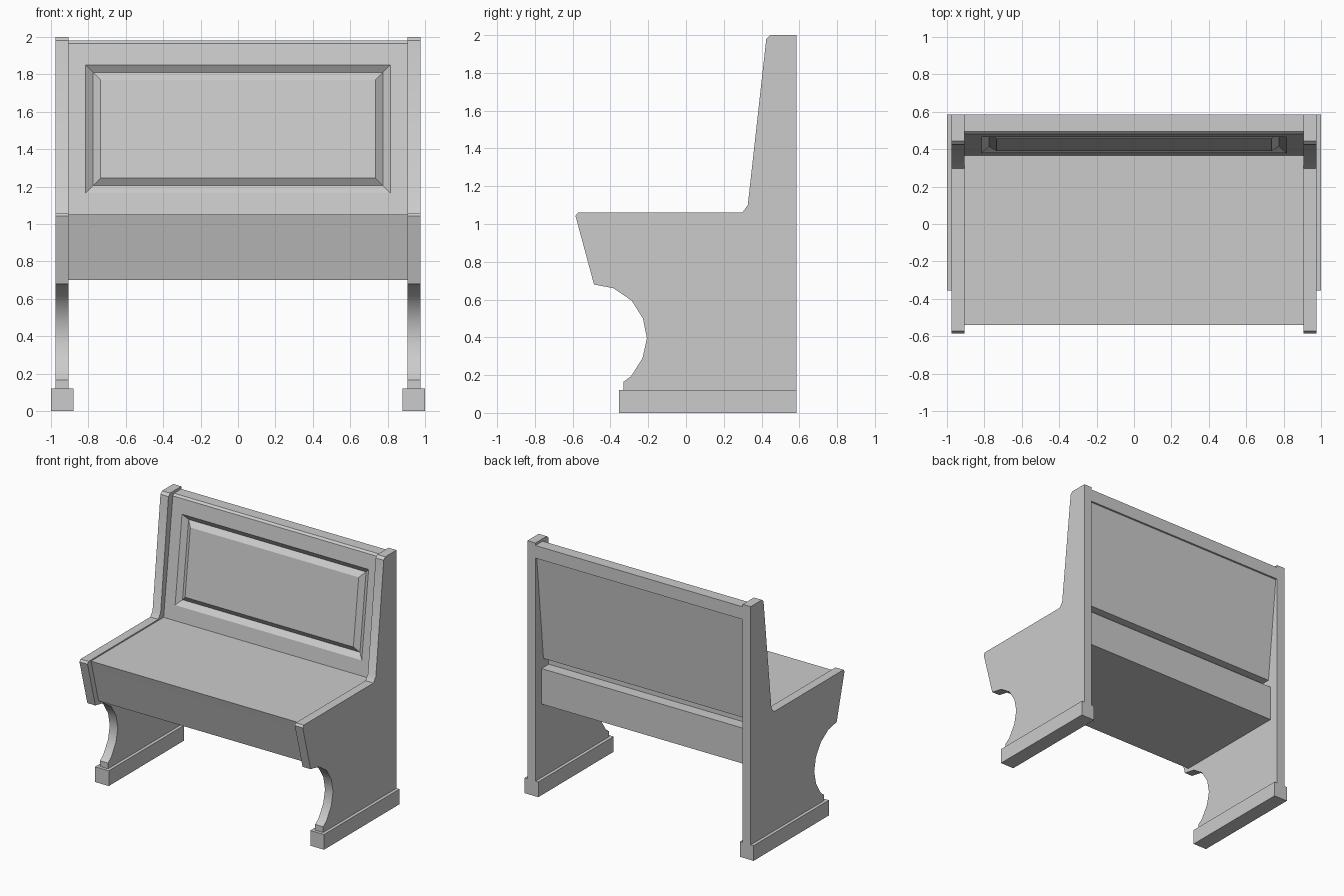
import bpy, bmesh

if "Cube" in bpy.data.objects:
    bpy.data.objects.remove(bpy.data.objects["Cube"])


def finish(name, bm):
    bmesh.ops.recalc_face_normals(bm, faces=bm.faces)
    mesh = bpy.data.meshes.new(name)
    bm.to_mesh(mesh)
    bm.free()
    ob = bpy.data.objects.new(name, mesh)
    bpy.context.collection.objects.link(ob)
    bpy.ops.object.select_all(action='DESELECT')
    ob.select_set(True)
    bpy.context.view_layer.objects.active = ob
    bpy.ops.object.shade_smooth_by_angle(angle=0.52)
    return ob


def prism(name, profile, x0, x1, mirror=False):
    """Extrude a (y, z) profile along x."""
    bm = bmesh.new()
    face = bm.faces.new([bm.verts.new((x0, y, z)) for y, z in profile])
    ext = bmesh.ops.extrude_face_region(bm, geom=[face])
    new = [g for g in ext['geom'] if isinstance(g, bmesh.types.BMVert)]
    bmesh.ops.translate(bm, verts=new, vec=(x1 - x0, 0, 0))
    if not any(face in f.link_faces for f in bm.edges):
        bm.faces.new([v for v in bm.verts if v not in new])
    ob = finish(name, bm)
    if mirror:
        mod = ob.modifiers.new("other_side", 'MIRROR')
        mod.use_bisect_axis[0] = False
    return ob


# Side panels with scooped front, and their floor runners
side = [(.585, .12), (-.33, .12), (-.33, .165), (-.29, .195), (-.23, .29),
        (-.207, .395), (-.228, .50), (-.288, .595), (-.385, .66), (-.487, .68),
        (-.585, 1.043), (-.572, 1.06), (.298, 1.06), (.327, 1.10),
        (.425, 1.98), (.445, 2.0), (.585, 2.0)]
prism("side_panel", side, .905, .975, True)
prism("floor_runner", [(-.355, 0), (.585, 0), (.585, .12), (-.355, .12)], .88, 1.0, True)

# Seat board and the box beneath it, both with a raked front
prism("seat_board", [(-.521, .98), (.42, .98), (.42, 1.05), (-.54, 1.05)], -.905, .905)
prism("seat_box", [(-.447, .70), (.51, .70), (.51, .98), (-.521, .98)], -.905, .905)

# Backrest: raked slab with top rail and a grooved raised panel in front
W = .905
back = [(.365, 1.05), (.48, 1.965), (.495, 1.98), (.585, 1.98),
        (.585, 1.88), (.57, 1.88), (.485, 1.05)]
bm = bmesh.new()
left = [bm.verts.new((-W, y, z)) for y, z in back]
right = [bm.verts.new((W, y, z)) for y, z in back]
bm.faces.new(left)
bm.faces.new(right)
for i in range(1, len(back)):
    j = (i + 1) % len(back)
    bm.faces.new((left[i], left[j], right[j], right[i]))


def ring(x, z0, z1, depth):
    def y(z):
        return .365 + (z - 1.05) * .115 / .915 + depth
    return [bm.verts.new((sx * x, y(z), z))
            for sx, z in ((-1, z0), (1, z0), (1, z1), (-1, z1))]


rings = [[left[0], right[0], right[1], left[1]],
         ring(.815, 1.165, 1.85, 0),
         ring(.775, 1.205, 1.81, .03),
         ring(.735, 1.245, 1.77, 0)]
for a, b in zip(rings, rings[1:]):
    for i in range(4):
        j = (i + 1) % 4
        bm.faces.new((a[i], a[j], b[j], b[i]))
bm.faces.new(rings[-1])
finish("backrest", bm)
